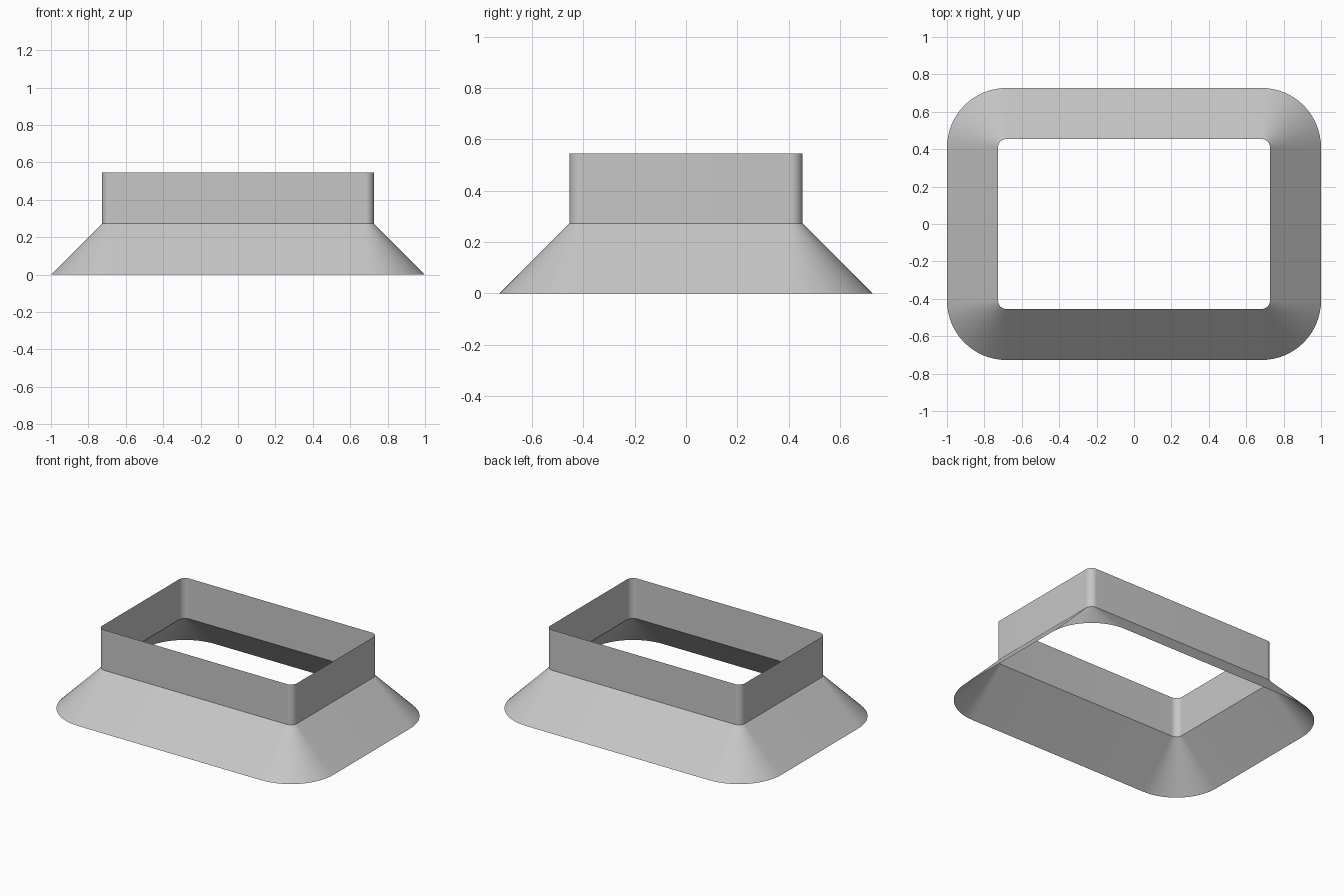
import bpy, bmesh
from math import sin, cos, pi, radians

cube = bpy.data.objects.get("Cube")
if cube:
    bpy.data.objects.remove(cube, do_unlink=True)

U = 1 / 11                      # design module: base is 22 x 16 modules
CORNER_X, CORNER_Y = 7.5 * U, 4.5 * U   # centres shared by all corner arcs
STEPS = 16                      # segments per rounded corner

grey = bpy.data.materials.new("plain grey")
grey.use_nodes = True
colour = (0.57, 0.57, 0.57, 1)
grey.diffuse_color = colour
grey.node_tree.nodes["Principled BSDF"].inputs["Base Color"].default_value = colour


def rounded_ring(bm, radius, z):
    """Rounded rectangle of vertices, counter-clockwise."""
    ring = []
    for quarter, (sx, sy) in enumerate([(1, 1), (-1, 1), (-1, -1), (1, -1)]):
        for i in range(STEPS + 1):
            a = (quarter + i / STEPS) * pi / 2
            ring.append(bm.verts.new((sx * CORNER_X + radius * cos(a),
                                      sy * CORNER_Y + radius * sin(a), z)))
    return ring


def sheet_wall(name, profile):
    """Open thin wall lofted through (corner radius, height) pairs."""
    bm = bmesh.new()
    rings = [rounded_ring(bm, r, z) for r, z in profile]
    for low, high in zip(rings, rings[1:]):
        for i in range(len(low)):
            j = (i + 1) % len(low)
            bm.faces.new((low[i], low[j], high[j], high[i]))
    mesh = bpy.data.meshes.new(name)
    bm.to_mesh(mesh)
    bm.free()
    mesh.materials.append(grey)
    obj = bpy.data.objects.new(name, mesh)
    bpy.context.collection.objects.link(obj)
    bpy.ops.object.select_all(action='DESELECT')
    obj.select_set(True)
    bpy.context.view_layer.objects.active = obj
    bpy.ops.object.shade_smooth_by_angle(angle=radians(30))
    return obj


# Flared skirt and upright collar, joined by a crisp crease
sheet_wall("flared_duct_transition", [(3.5 * U, 0), (0.5 * U, 3 * U), (0.5 * U, 6 * U)])
